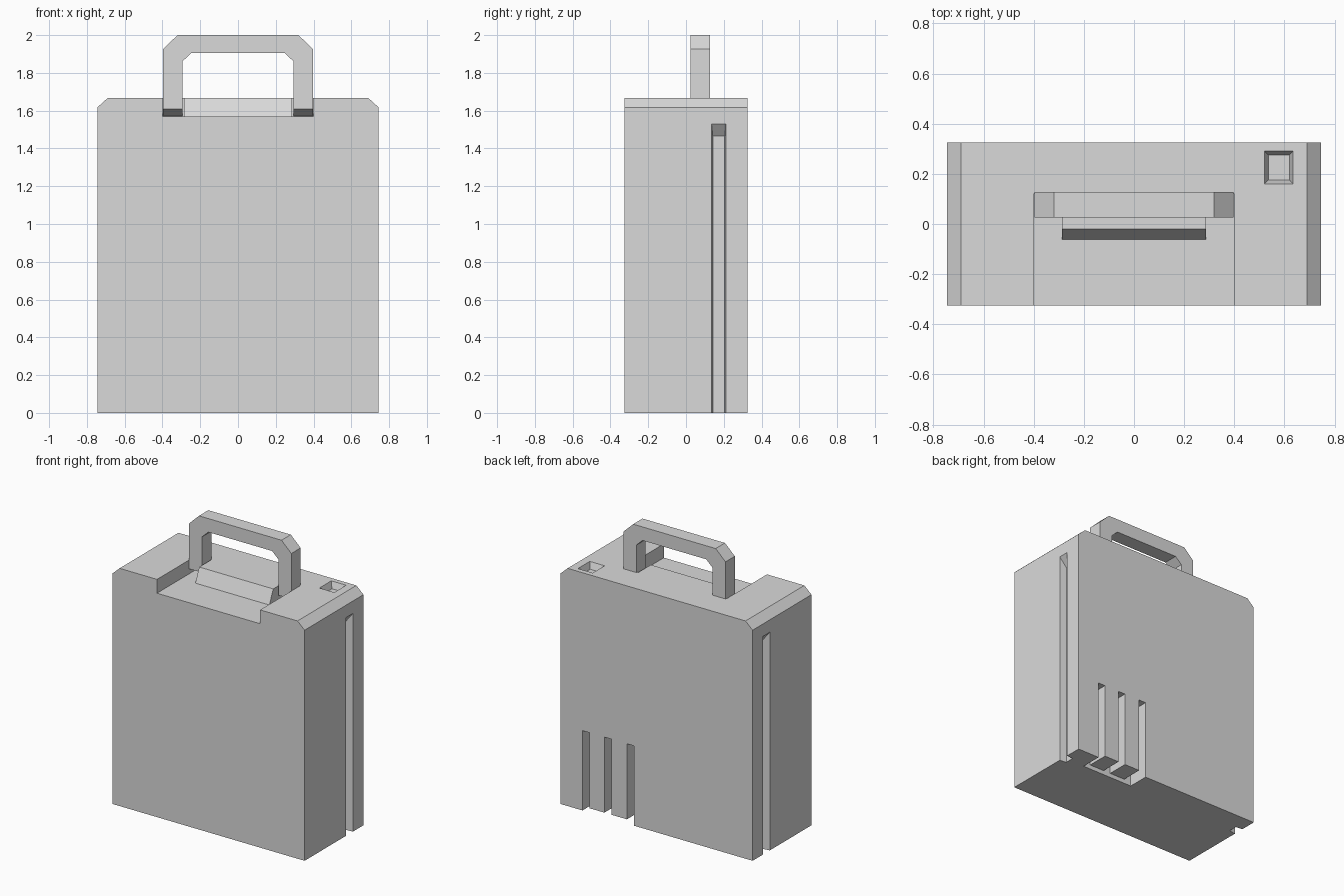
import bpy, bmesh
from mathutils import Vector

cube = bpy.data.objects.get("Cube")
if cube:
    bpy.data.objects.remove(cube, do_unlink=True)

grey = bpy.data.materials.new("light_grey")
grey.use_nodes = True
colour = (0.7, 0.7, 0.7, 1.0)
grey.diffuse_color = colour
grey.node_tree.nodes["Principled BSDF"].inputs["Base Color"].default_value = colour


def finish(name, bm):
    bmesh.ops.recalc_face_normals(bm, faces=bm.faces)
    mesh = bpy.data.meshes.new(name)
    bm.to_mesh(mesh)
    bm.free()
    mesh.materials.append(grey)
    obj = bpy.data.objects.new(name, mesh)
    bpy.context.collection.objects.link(obj)
    return obj


def prism(name, start, push):
    """Extrude a flat outline of 3D points along a vector."""
    bm = bmesh.new()
    face = bm.faces.new([bm.verts.new(p) for p in start])
    moved = bmesh.ops.extrude_face_region(bm, geom=[face], use_keep_orig=True)["geom"]
    bmesh.ops.translate(bm, vec=Vector(push),
                        verts=[v for v in moved if isinstance(v, bmesh.types.BMVert)])
    return finish(name, bm)


def loft(name, ring_a, ring_b):
    """Join two four-point rings into a tapered block."""
    bm = bmesh.new()
    a = [bm.verts.new(p) for p in ring_a]
    b = [bm.verts.new(p) for p in ring_b]
    bm.faces.new(a)
    bm.faces.new(b[::-1])
    for i in range(4):
        j = (i + 1) % 4
        bm.faces.new((a[i], b[i], b[j], a[j]))
    return finish(name, bm)


def rect_xy(x0, x1, y0, y1, z):
    return [(x0, y0, z), (x1, y0, z), (x1, y1, z), (x0, y1, z)]


def rect_yz(x, y0, y1, z0, z1):
    return [(x, y0, z0), (x, y1, z0), (x, y1, z1), (x, y0, z1)]


def box(name, x0, x1, y0, y1, z0, z1):
    return loft(name, rect_xy(x0, x1, y0, y1, z0), rect_xy(x0, x1, y0, y1, z1))


def mirrored(half):
    return half + [(-x, z) for x, z in reversed(half)]


def cut(target, cutter):
    mod = target.modifiers.new("cut", "BOOLEAN")
    mod.operation = "DIFFERENCE"
    mod.solver = "EXACT"
    mod.object = cutter
    bpy.context.view_layer.objects.active = target
    bpy.ops.object.modifier_apply(modifier=mod.name)
    bpy.data.objects.remove(cutter, do_unlink=True)


# Case with bevelled upper side edges
outline = mirrored([(0.745, 0), (0.745, 1.617), (0.69, 1.667)])
body = prism("case_body", [(x, -0.326, z) for x, z in outline], (0, 0.652, 0))

# Open-fronted recess in the top
cut(body, box("recess_cutter", -0.4, 0.4, -0.5, 0.12, 1.57, 2.0))

# Tapered pocket in the top corner
cut(body, loft("pocket_cutter", rect_xy(0.536, 0.62, 0.176, 0.275, 1.622),
               rect_xy(0.516, 0.638, 0.156, 0.295, 1.677)))

# Side grooves with sloping upper ends
for s in (-1, 1):
    cut(body, loft("groove_cutter", rect_yz(s * 0.695, 0.142, 0.205, -0.1, 1.465),
                   rect_yz(s * 0.755, 0.134, 0.212, -0.1, 1.543)))

# Vent slots low on the back, with a shallow notch underneath
for x0, x1 in ((0.175, 0.23), (0.35, 0.405), (0.52, 0.575)):
    cut(body, box("slot_cutter", x0, x1, 0.175, 0.5, -0.1, 0.56))
cut(body, box("notch_cutter", 0.175, 0.575, 0.175, 0.5, -0.1, 0.03))

# Sloping ledge between the handle legs
prism("handle_ledge", [(-0.287, y, z) for y, z in
                       ((-0.062, 1.57), (-0.02, 1.667), (0.12, 1.667), (0.12, 1.57))],
      (0.574, 0, 0))

# Angular carrying handle: outer half outline, then the inner one
outer = mirrored([(0.396, 1.57), (0.396, 1.927), (0.32, 2.0)])
inner = mirrored([(-0.295, 1.57), (-0.295, 1.86), (-0.247, 1.905)])
handle = prism("carry_handle", [(x, 0.025, z) for x, z in outer + inner], (0, 0.103, 0))

# Slope the underside of both legs
for v in handle.data.vertices:
    if v.co.z < 1.6 and v.co.y < 0.1:
        v.co.z = 1.608
